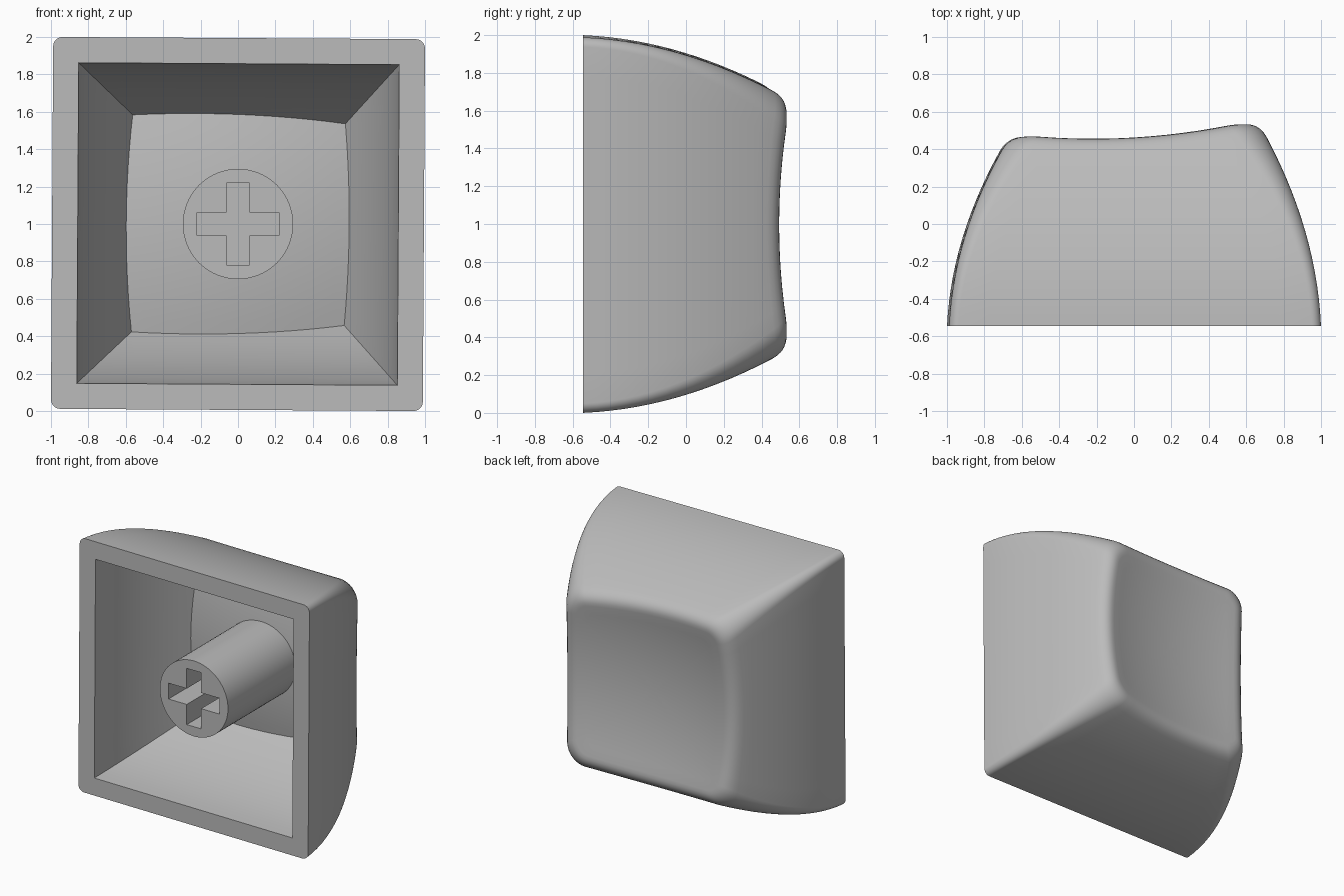
import bpy, bmesh, math
from mathutils import Vector, Matrix

cube = bpy.data.objects.get("Cube")
if cube:
    bpy.data.objects.remove(cube, do_unlink=True)

BASE = -0.545      # open rim plane
HEIGHT = 1.045     # reference height of the walls
THICK = 0.14       # thickness of the dished wall
TURN = 0.006       # slight twist of the cap about its axis

grey = bpy.data.materials.new("grey plastic")
grey.use_nodes = True
colour = (0.5, 0.5, 0.5, 1)
grey.diffuse_color = colour
grey.node_tree.nodes["Principled BSDF"].inputs["Base Color"].default_value = colour


def dish(x, z):
    """Tilted, scooped key surface; z is measured from the middle."""
    return 0.395 + 0.066 * x + 0.15 * x * x + 0.167 * z * z


def outline(side=12, corner=8):
    """Rounded square as pairs of core position and outward normal."""
    pts = []
    for q in range(4):
        rot = Matrix.Rotation(q * math.pi / 2, 2)
        for i in range(1, side):
            pts.append((rot @ Vector((1, -1 + 2 * i / side)), rot @ Vector((1, 0))))
        for i in range(corner + 1):
            a = math.pi / 2 * i / corner
            pts.append((rot @ Vector((1, 1)), rot @ Vector((math.cos(a), math.sin(a)))))
    return pts


OUTLINE = outline()


def wall_point(core, normal, y, inner, inset=0.0):
    """Point of the outer or inner wall at depth y."""
    u = (y - BASE) / HEIGHT
    if inner:
        half, shrink, r = 0.857, 0.06 * u + 0.33 * u * u, 0.0
        left, right = 1.05, 0.9
    else:
        half, shrink, r = 0.994, 0.045 * u + 0.262 * u * u, 0.05 + 0.11 * u * u
        left, right = 1.12, 1.0
    side = 0.5 * (left + right) + 0.5 * (right - left) * core.x
    hx, hz = half - shrink * side, half - shrink
    r2 = max(r - inset, 0)
    return Vector((core.x * (hx - inset - r2) + normal.x * r2, y,
                   core.y * (hz - inset - r2) + normal.y * r2))


def rim_height(core, normal, inner):
    """Depth at which a wall meets the dished surface."""
    y = 0.4
    for _ in range(5):
        p = wall_point(core, normal, y, inner)
        y = dish(p.x, p.z) - (THICK if inner else 0)
    return y


def wall_rings(inner, drop, steps):
    rings = []
    for k in range(steps + 1):
        ring = []
        for c, n in OUTLINE:
            top = rim_height(c, n, inner) - drop
            ring.append(wall_point(c, n, BASE + (top - BASE) * k / steps, inner))
        rings.append(ring)
    return rings


def scoop_rings(edge, offset, steps=9):
    """Rings shrinking from an edge ring towards the centre of the dish."""
    rings = []
    for k in range(1, steps):
        f = 1 - k / steps
        rings.append([Vector((p.x * f, dish(p.x * f, p.z * f) - offset, p.z * f)) for p in edge])
    return rings


def edge_rings(wall_end, inset=0.08, steps=6):
    """Soft rounding from the outer wall onto the dish."""
    rings = [[] for _ in range(steps)]
    for (c, n), a in zip(OUTLINE, wall_end):
        y = rim_height(c, n, False)
        b = wall_point(c, n, y, False)
        e = wall_point(c, n, y, False, inset)
        e.y = dish(e.x, e.z)
        for k in range(steps):
            t = (k + 1) / steps
            rings[k].append(a * (1 - t) ** 2 + b * 2 * t * (1 - t) + e * t * t)
    return rings


# Key shell: inner floor, inner wall, rim, outer wall, rounded edge, dish
inner = wall_rings(True, 0.0, 10)
floor = scoop_rings(inner[-1], THICK)
outer = wall_rings(False, 0.08, 14)
edge = edge_rings(outer[-1])
top = scoop_rings(edge[-1], 0.0)
rings = floor[::-1] + inner[::-1] + outer + edge + top

bm = bmesh.new()
loops = []
for ring in rings:
    loops.append([bm.verts.new((p.x + TURN * p.z, p.y, p.z - TURN * p.x + 1)) for p in ring])
count = len(OUTLINE)
for a, b in zip(loops, loops[1:]):
    for i in range(count):
        j = (i + 1) % count
        bm.faces.new((a[i], a[j], b[j], b[i]))
for loop, offset in ((loops[0], THICK), (loops[-1], 0.0)):
    mid = bm.verts.new((0, dish(0, 0) - offset, 1))
    for i in range(count):
        bm.faces.new((loop[i], loop[(i + 1) % count], mid))
bmesh.ops.remove_doubles(bm, verts=bm.verts, dist=0.0001)
bmesh.ops.recalc_face_normals(bm, faces=bm.faces)


def finish(name, bm):
    mesh = bpy.data.meshes.new(name)
    bm.to_mesh(mesh)
    bm.free()
    mesh.materials.append(grey)
    obj = bpy.data.objects.new(name, mesh)
    bpy.context.collection.objects.link(obj)
    return obj


def smooth(obj):
    bpy.ops.object.select_all(action="DESELECT")
    obj.select_set(True)
    bpy.context.view_layer.objects.active = obj
    bpy.ops.object.shade_smooth_by_angle(angle=math.radians(35))


smooth(finish("key_shell", bm))

# Stem: round post running from the rim plane into the floor
bm = bmesh.new()
length = 0.85
bmesh.ops.create_cone(bm, cap_ends=True, segments=64, radius1=0.295, radius2=0.295, depth=length,
                      matrix=Matrix.Translation((0, BASE + length / 2, 1))
                      @ Matrix.Rotation(math.pi / 2, 4, "X"))
stem = finish("stem", bm)

# Cross-shaped socket cut into the stem
bm = bmesh.new()
arm, w, depth = 0.22, 0.062, 0.45
corners = [Matrix.Rotation(q * math.pi / 2, 2) @ Vector(p)
           for q in range(4) for p in ((arm, -w), (arm, w), (w, w))]
face = bm.faces.new([bm.verts.new((p.x, BASE - 0.1, p.y + 1)) for p in corners])
new = bmesh.ops.extrude_face_region(bm, geom=[face])["geom"]
bmesh.ops.translate(bm, vec=(0, depth + 0.1, 0),
                    verts=[v for v in new if isinstance(v, bmesh.types.BMVert)])
bmesh.ops.recalc_face_normals(bm, faces=bm.faces)
cutter = finish("socket_cutter", bm)
cutter.hide_render = True

cut = stem.modifiers.new("socket", "BOOLEAN")
cut.operation = "DIFFERENCE"
cut.solver = "EXACT"
cut.object = cutter
bpy.context.view_layer.objects.active = stem
bpy.ops.object.modifier_apply(modifier=cut.name)
bpy.data.objects.remove(cutter, do_unlink=True)
smooth(stem)
